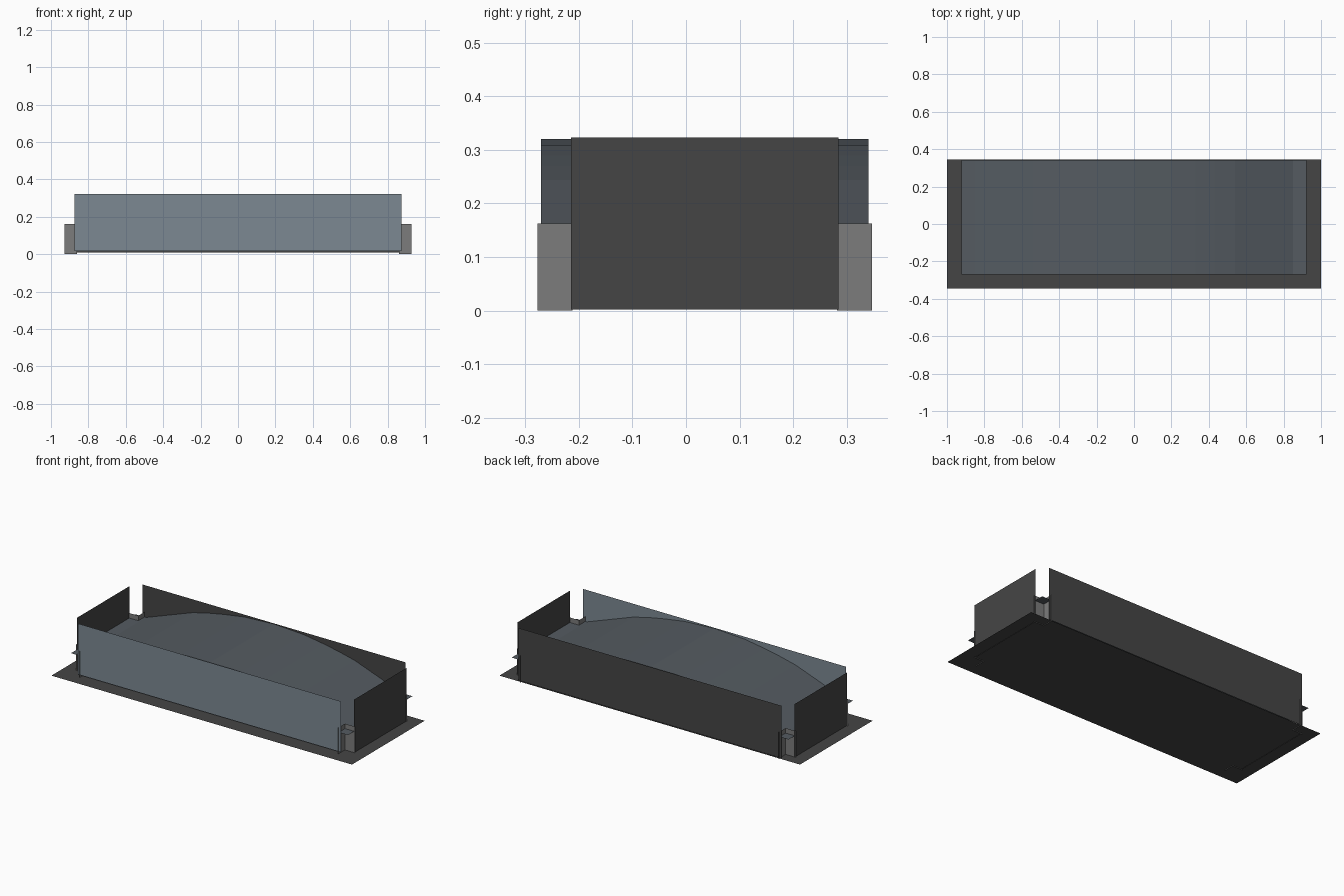
import bpy

if "Cube" in bpy.data.objects:
    bpy.data.objects.remove(bpy.data.objects["Cube"])


def material(name, rgb):
    m = bpy.data.materials.new(name)
    m.diffuse_color = (*rgb, 1)
    m.use_nodes = True
    m.node_tree.nodes["Principled BSDF"].inputs["Base Color"].default_value = m.diffuse_color
    return m


DARK = material("dark_grey", (0.06, 0.06, 0.06))
BLUE = material("blue_grey", (0.20, 0.25, 0.29))
SLATE = material("slate", (0.09, 0.105, 0.12))
MID = material("mid_grey", (0.2, 0.2, 0.2))


def sheet(name, profile, offset, mat):
    """Sweep an open profile of points along an offset to make a thin sheet."""
    n = len(profile)
    verts = list(profile) + [tuple(a + b for a, b in zip(p, offset)) for p in profile]
    faces = [(i, i + 1, n + i + 1, n + i) for i in range(n - 1)]
    mesh = bpy.data.meshes.new(name)
    mesh.from_pydata(verts, [], faces)
    mesh.materials.append(mat)
    ob = bpy.data.objects.new(name, mesh)
    bpy.context.collection.objects.link(ob)
    return ob


CY = 0.035          # the tray sits slightly behind the base centre
TOP = 0.323

# Base plate
sheet("base_plate", [(-1, -0.345, 0.004), (1, -0.345, 0.004)], (0, 0.69, 0), DARK)

# Front and back walls
sheet("front_wall", [(-0.875, -0.272, 0.017), (0.875, -0.272, 0.017)],
      (0, 0, TOP - 0.017), BLUE)
sheet("back_wall", [(0.875, 0.342, 0.008), (-0.875, 0.342, 0.008)],
      (0, 0, TOP - 0.008), DARK)

# End walls and corner posts, mirrored around the tray
for sx, side in ((-1, "left"), (1, "right")):
    x = 0.921 * sx
    sheet(f"{side}_wall", [(x, CY - 0.25 * sx, 0.002), (x, CY + 0.25 * sx, 0.002)],
          (0, 0, TOP - 0.002), DARK)
    for sy, end in ((-1, "front"), (1, "back")):
        outer, inner = CY + 0.312 * sy, CY + 0.247 * sy
        path = [(0.86 * sx, outer, 0), (0.86 * sx, inner, 0), (0.928 * sx, inner, 0)]
        if sx * sy < 0:
            path.reverse()
        sheet(f"{end}_{side}_corner_post", path, (0, 0, 0.162), MID)

# Arched inner surface with flat ledges at both ends
half = [(0.2, 0.309), (0.33, 0.289), (0.43, 0.27), (0.54, 0.244), (0.85, 0.132), (0.921, 0.132)]
arch = [(-x, z) for x, z in reversed(half)] + [(0, 0.32)] + half
sheet("arched_surface", [(x, -0.271, z) for x, z in arch], (0, 0.612, 0), SLATE)
